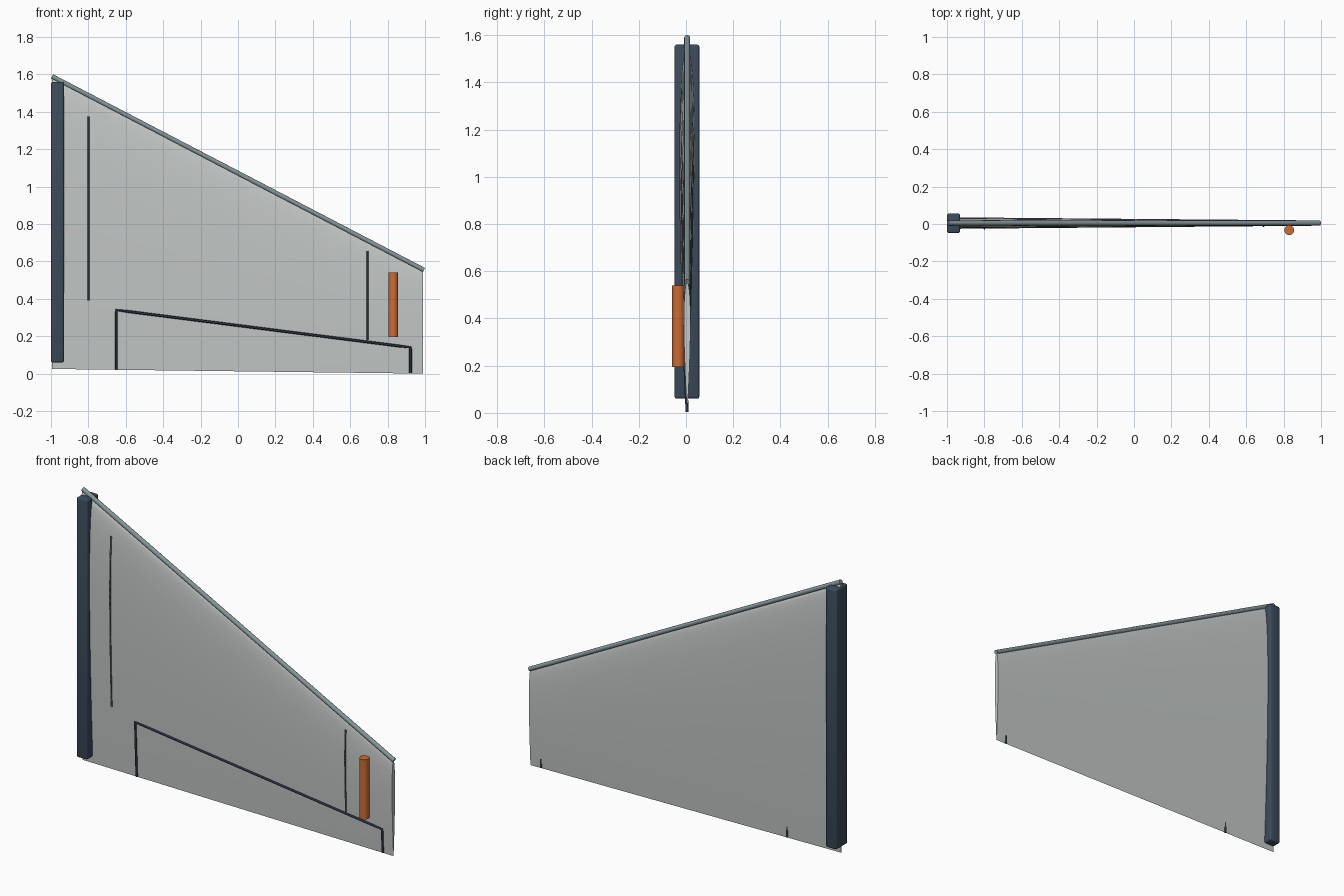
import bpy, bmesh, math
from mathutils import Vector

if "Cube" in bpy.data.objects:
    bpy.data.objects.remove(bpy.data.objects["Cube"])

YC = 0.005                      # mid plane of the wing
X0, X1 = -0.995, 0.99           # root and tip stations


def mat(name, rgb):
    m = bpy.data.materials.new(name)
    m.diffuse_color = (*rgb, 1)
    m.use_nodes = True
    m.node_tree.nodes["Principled BSDF"].inputs["Base Color"].default_value = m.diffuse_color
    return m


SKIN = mat("light grey skin", (0.55, 0.58, 0.57))
EDGE = mat("mid grey metal", (0.24, 0.30, 0.32))
NAVY = mat("dark slate", (0.045, 0.07, 0.105))
LINE = mat("seam grey", (0.09, 0.105, 0.12))
GAP = mat("flap gap", (0.02, 0.028, 0.045))
ORANGE = mat("orange", (0.60, 0.15, 0.035))


def section(x):
    """Trailing z, leading z and full thickness at a span station."""
    s = (x - X0) / (X1 - X0)
    return 0.025 * (1 - s), 1.583 + (0.552 - 1.583) * s, 0.062 - 0.034 * s


def half(c, thick):
    """Half thickness at chord fraction c from the leading edge."""
    return 5 * thick * (0.2969 * math.sqrt(c) - 0.126 * c - 0.3516 * c**2
                        + 0.2843 * c**3 - 0.1036 * c**4)


def front_point(x, z):
    """Point on the front skin."""
    te, le, th = section(x)
    c = min(1, max(0, (le - z) / (le - te)))
    return Vector((x, YC - half(c, th), z))


def finish(obj, material, smooth=True):
    obj.data.materials.append(material)
    if smooth:
        bpy.ops.object.select_all(action='DESELECT')
        obj.select_set(True)
        bpy.context.view_layer.objects.active = obj
        bpy.ops.object.shade_smooth_by_angle(angle=math.radians(35))
    return obj


def mesh_object(name, bm, material):
    bmesh.ops.recalc_face_normals(bm, faces=bm.faces)
    me = bpy.data.meshes.new(name)
    bm.to_mesh(me)
    bm.free()
    obj = bpy.data.objects.new(name, me)
    bpy.context.collection.objects.link(obj)
    return finish(obj, material)


def rod(name, start, end, r, material, sides=24):
    start, end = Vector(start), Vector(end)
    d = end - start
    bpy.ops.mesh.primitive_cylinder_add(vertices=sides, radius=r, depth=d.length,
                                        location=(start + end) / 2)
    obj = bpy.context.object
    obj.name = name
    obj.rotation_euler = d.to_track_quat('Z', 'Y').to_euler()
    return finish(obj, material)


def seam(name, corners, r, material):
    """Raised line following the front skin through (x, z) corners."""
    pts = []
    for a, b in zip(corners, corners[1:]):
        n = 24
        pts += [front_point(a[0] + (b[0] - a[0]) * i / n, a[1] + (b[1] - a[1]) * i / n)
                for i in range(n)]
    pts.append(front_point(*corners[-1]))
    cu = bpy.data.curves.new(name, 'CURVE')
    cu.dimensions = '3D'
    cu.bevel_depth, cu.bevel_resolution, cu.use_fill_caps = r, 1, True
    sp = cu.splines.new('POLY')
    sp.points.add(len(pts) - 1)
    for p, q in zip(sp.points, pts):
        p.co = (*q, 1)
    cu.materials.append(material)
    obj = bpy.data.objects.new(name, cu)
    bpy.context.collection.objects.link(obj)


# Wing skin: aerofoil sections lofted from root to tip
bm = bmesh.new()
N, SPAN = 24, 12
cs = [(1 - math.cos(math.pi * i / N)) / 2 for i in range(N + 1)]
loop = [(c, -1) for c in cs] + [(c, 1) for c in cs[-1:0:-1]]
rings = []
for k in range(SPAN + 1):
    x = X0 + (X1 - X0) * k / SPAN
    te, le, th = section(x)
    rings.append([bm.verts.new((x, YC + s * half(c, th), le + (te - le) * c))
                  for c, s in loop[:N + 1]]
                 + [bm.verts.new((x, YC + s * half(c, th), le + (te - le) * c))
                    for c, s in loop[N + 1:]])
for a, b in zip(rings, rings[1:]):
    for i in range(len(a)):
        j = (i + 1) % len(a)
        bm.faces.new((a[i], a[j], b[j], b[i]))
bm.faces.new(rings[0])
bm.faces.new(rings[-1])
mesh_object("wing_skin", bm, SKIN)

# Leading edge tube
rod("leading_edge", (-0.994, YC, 1.589), (0.994, YC, 0.554), 0.0125, EDGE)

# Root fitting block
bm = bmesh.new()
bmesh.ops.create_cube(bm, size=1)
for v in bm.verts:
    v.co = (v.co.x * 0.07 - 0.965, v.co.y * 0.105 + 0.004, v.co.z * 1.5 + 0.81)
bmesh.ops.bevel(bm, geom=bm.edges[:], offset=0.01, segments=3, profile=0.5, affect='EDGES')
mesh_object("root_fitting", bm, NAVY)

# Panel seams and flap outline on the front skin
seam("root_panel_seam", [(-0.80, 0.39), (-0.80, 1.375)], 0.005, LINE)
seam("tip_panel_seam", [(0.692, 0.18), (0.692, 0.655)], 0.005, LINE)
seam("flap_outline", [(-0.65, 0.022), (-0.65, 0.34), (0.922, 0.14), (0.922, 0.004)], 0.007, GAP)

# Orange tip marker
rod("tip_marker", (0.83, -0.033, 0.195), (0.83, -0.033, 0.54), 0.026, ORANGE, 32)
